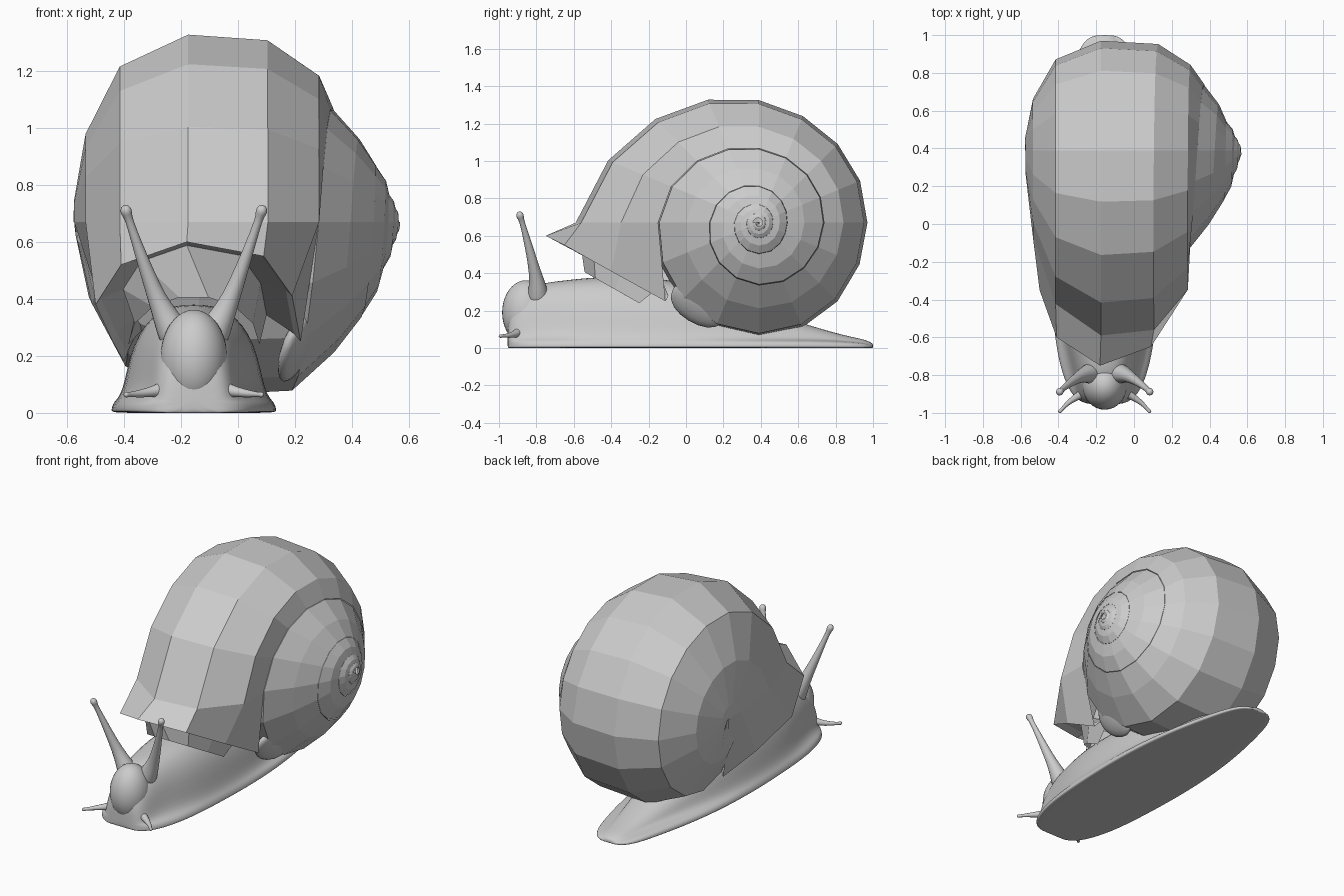
import bpy, bmesh, math
from mathutils import Vector

if "Cube" in bpy.data.objects:
    bpy.data.objects.remove(bpy.data.objects["Cube"])

grey = bpy.data.materials.new("plain_grey")
grey.use_nodes = True
grey.diffuse_color = (0.6, 0.6, 0.6, 1)
grey.node_tree.nodes["Principled BSDF"].inputs["Base Color"].default_value = (0.6, 0.6, 0.6, 1)

MID = -0.155           # centre line of the body
AXIS = (0.39, 0.67)    # coiling axis (y, z)
APEX = 0.575           # x of the shell tip


def loft(name, rings, closed=True, caps=True, smooth=0, recalc=True):
    """Skin a list of equal-length point rings."""
    bm = bmesh.new()
    rows = [[bm.verts.new(p) for p in ring] for ring in rings]
    n = len(rows[0])
    for a, b in zip(rows, rows[1:]):
        for i in range(n if closed else n - 1):
            j = (i + 1) % n
            bm.faces.new((a[i], a[j], b[j], b[i]))
    if caps:
        bm.faces.new(rows[0])
        bm.faces.new(rows[-1])
    if recalc:
        bmesh.ops.recalc_face_normals(bm, faces=bm.faces)
    mesh = bpy.data.meshes.new(name)
    bm.to_mesh(mesh)
    bm.free()
    mesh.materials.append(grey)
    obj = bpy.data.objects.new(name, mesh)
    bpy.context.collection.objects.link(obj)
    if smooth:
        for p in mesh.polygons:
            p.use_smooth = True
        obj.modifiers.new("smooth", "SUBSURF").levels = smooth
        obj.modifiers["smooth"].render_levels = smooth
    return obj


def table(values, t):
    """Smoothly read a value at fractional index t."""
    i = min(int(t), len(values) - 2)
    p1, p2 = values[i], values[i + 1]
    p0 = values[max(i - 1, 0)]
    p3 = values[min(i + 2, len(values) - 1)]
    f = t - i
    return 0.5 * (2 * p1 + (p2 - p0) * f + (2 * p0 - 5 * p1 + 4 * p2 - p3) * f * f
                  + (3 * p1 - p0 - 3 * p2 + p3) * f ** 3)


# Shell: growth per quarter turn over the last three turns, halved for each inner turn
RADIUS = [0.135, 0.17, 0.155, 0.20, 0.27, 0.34, 0.355, 0.405, 0.55, 0.61, 0.58, 0.655, 0.98, 1.6]
RIGHT = [0.10, 0.14, 0.18, 0.19, 0.21, 0.30, 0.43, 0.51, 0.62, 0.82, 0.95, 1.0, 1.0, 1.0]
LEFT = [0.10, 0.14, 0.18, 0.19, 0.21, 0.30, 0.43, 0.51, 0.9, 0.98, 1.0, 1.0, 1.0, 1.0]
STEPS = 4              # facets per quarter turn


def grown(values, k):
    """Value k facets along the last three turns, shrinking further in."""
    t, scale = k / STEPS, 1.0
    while t < 0:
        t += 4
        scale *= 0.5
    return table(values, t) * scale


def section(k):
    ang = math.pi + math.tau * k / (4 * STEPS)
    big, right, left = (grown(v, k) for v in (RADIUS, RIGHT, LEFT))
    seam = grown(RADIUS, k - 4 * STEPS) * 0.98
    seam_depth = 0.47 * grown(RIGHT, k - 4 * STEPS)
    pts = [(seam_depth, seam), (0.29 * right, seam + 0.45 * (big - seam)),
           (0.47 * right, 0.97 * big), (0.75 * left, big), (0.99 * left, 0.83 * big),
           (1.11 * left, 0.47 * big), (1.15 * left, 0.12 * big), (1.15 * left, 0)]
    return [Vector((APEX - d, AXIS[0] + r * math.cos(ang), AXIS[1] + r * math.sin(ang)))
            for d, r in pts]


lip = [Vector(p) for p in ((0.22, -0.11, 0.25), (0.19, -0.4, 0.41), (0.09, -0.65, 0.55),
                           (-0.18, -0.75, 0.6), (-0.41, -0.6, 0.52), (-0.5, -0.35, 0.38),
                           (-0.44, -0.08, 0.25), (-0.4, 0.2, 0.18))]
sections = [section(k) for k in range(-8 * STEPS, 12 * STEPS + 1)]
loft("shell", sections + [lip], closed=False, caps=False, recalc=False)

# Mantle collar: from the inside of the lip to an arch around the neck
middle = sum(lip, Vector()) / len(lip)
inner = [middle + (p - middle) * 0.94 + Vector((0, 0.03, 0.02)) for p in lip]
deep = [middle + (p - middle) * 0.7 + Vector((0, 0.06, 0.05)) for p in lip]
arch = []
for i in range(len(lip)):
    a = math.pi * i / (len(lip) - 1)
    arch.append(Vector((MID + 0.23 * math.cos(a), -0.25 - 0.3 * math.sin(a),
                        0.24 + 0.17 * math.sin(a))))
loft("mantle_collar", [lip, inner, deep, arch], closed=False, caps=False)

# Callus patch hugging the shell beside its mouth
patch = []
for t, w in ((0, 0.03), (0.15, 0.085), (0.5, 0.1), (0.85, 0.075), (1, 0.02)):
    c = Vector((0.215 - 0.02 * t, -0.07 + 0.27 * t, 0.32 - 0.18 * t))
    patch.append([c + Vector((0.5 * w * math.cos(a) + 0.6 * w * math.sin(a),
                              0.6 * w * math.sin(a), w * math.sin(a)))
                  for a in (math.tau * i / 8 for i in range(8))])
loft("mouth_callus", patch, smooth=1)

# Body: y, foot half width, back half width, height
body = []
for y, w, u, h in ((-0.955, 0.07, 0.06, 0.12), (-0.945, 0.125, 0.1, 0.2),
                   (-0.9, 0.18, 0.125, 0.27), (-0.8, 0.225, 0.14, 0.35),
                   (-0.65, 0.26, 0.175, 0.365), (-0.45, 0.28, 0.21, 0.39),
                   (-0.1, 0.295, 0.22, 0.38), (0.2, 0.285, 0.2, 0.3),
                   (0.45, 0.255, 0.16, 0.19), (0.65, 0.215, 0.12, 0.125),
                   (0.85, 0.165, 0.08, 0.066), (0.95, 0.125, 0.07, 0.048),
                   (0.99, 0.08, 0.05, 0.03), (1.0, 0.04, 0.03, 0.02)):
    rim = min(0.04, 0.5 * h)
    half = [(w * 0.5, 0), (w * 0.98, 0), (w, 0.008), (w * 0.97, rim),
            (u * 1.15, max(1.1 * rim, 0.18 * h)), (u * 1.02, 0.65 * h), (u * 0.6, 0.96 * h)]
    ring = half + [(0, h)] + [(-x, z) for x, z in reversed(half)]
    body.append([Vector((MID + x, y, z)) for x, z in ring])
loft("body_and_foot", body, smooth=2)

# Head
bpy.ops.mesh.primitive_uv_sphere_add(segments=32, ring_count=20, location=(MID, -0.855, 0.19))
head = bpy.context.object
head.name = "head"
head.scale = (0.118, 0.128, 0.172)
head.data.materials.append(grey)
bpy.ops.object.shade_smooth_by_angle()


def feeler(name, side, path):
    """Tapered tube through (offset x, y, z, radius) points."""
    pts = [Vector((MID + side * x, y, z)) for x, y, z, r in path]
    rings = []
    for i, p in enumerate(pts):
        along = (pts[min(i + 1, len(pts) - 1)] - pts[max(i - 1, 0)]).normalized()
        u = along.cross(Vector((0.3, 1, 0.2))).normalized()
        v = along.cross(u)
        rings.append([p + path[i][3] * (u * math.cos(a) + v * math.sin(a))
                      for a in (math.tau * k / 10 for k in range(10))])
    loft(name, rings, smooth=1)


# Eye stalks and lower feelers, one of each per side
STALK = ((0.04, -0.79, 0.22, 0.07), (0.08, -0.79, 0.3, 0.058), (0.115, -0.8, 0.37, 0.04),
         (0.145, -0.815, 0.44, 0.03), (0.195, -0.85, 0.58, 0.02), (0.23, -0.88, 0.685, 0.013),
         (0.235, -0.885, 0.7, 0.021), (0.24, -0.89, 0.715, 0.022), (0.243, -0.892, 0.73, 0.01))
FEELER = ((0.01, -0.85, 0.12, 0.05), (0.07, -0.88, 0.095, 0.04), (0.11, -0.895, 0.082, 0.028),
          (0.15, -0.915, 0.073, 0.019), (0.2, -0.95, 0.066, 0.013),
          (0.23, -0.985, 0.064, 0.008), (0.238, -0.992, 0.064, 0.012),
          (0.243, -1.0, 0.064, 0.005))
for side, label in ((1, "left"), (-1, "right")):
    feeler(label + "_eye_stalk", side, STALK)
    feeler(label + "_lower_feeler", side, FEELER)
